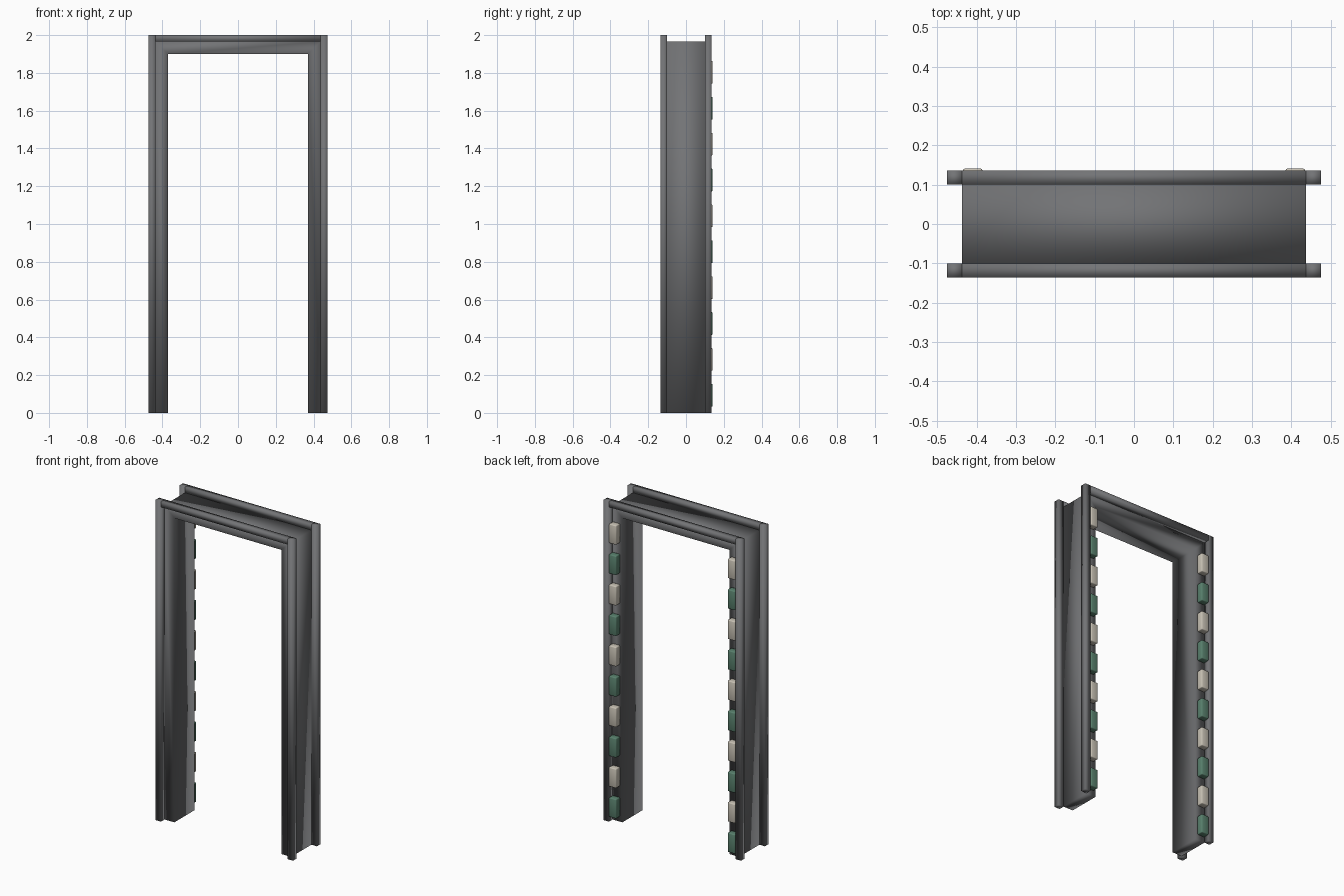
import bpy
import bmesh

cube = bpy.data.objects.get("Cube")
if cube:
    bpy.data.objects.remove(cube, do_unlink=True)


def material(name, rgb):
    m = bpy.data.materials.new(name)
    m.use_nodes = True
    m.diffuse_color = (*rgb, 1)
    m.node_tree.nodes["Principled BSDF"].inputs["Base Color"].default_value = (*rgb, 1)
    return m


GREY = material("dark grey metal", (0.17, 0.173, 0.18))
BEIGE = material("beige lamp", (0.58, 0.54, 0.46))
GREEN = material("green lamp", (0.1, 0.22, 0.155))


def finish(name, bm, mat):
    bmesh.ops.recalc_face_normals(bm, faces=bm.faces)
    for f in bm.faces:
        f.smooth = True
    mesh = bpy.data.meshes.new(name)
    bm.to_mesh(mesh)
    bm.free()
    mesh.materials.append(mat)
    ob = bpy.data.objects.new(name, mesh)
    bpy.context.collection.objects.link(ob)
    return ob


def box(name, lo, hi, mat, bevel=0):
    bm = bmesh.new()
    bmesh.ops.create_cube(bm, size=1)
    for v in bm.verts:
        v.co = [(a + b) / 2 + c * (b - a) for a, b, c in zip(lo, hi, v.co)]
    if bevel:
        bmesh.ops.bevel(bm, geom=bm.edges[:], offset=bevel, segments=2,
                        profile=0.5, affect='EDGES')
    return finish(name, bm, mat)


INNER, OUTER, EDGE = 0.37, 0.437, 0.475   # half widths: opening, panel, posts
IN_Y, OUT_Y = 0.1, 0.136                  # half depths: panel, rails
BEAM, RAIL, TOP = 1.9, 1.965, 2.0

# Arch panel: one continuous frame, smooth shaded, split at the corners
bm = bmesh.new()
inner = [(-INNER, 0), (-INNER, BEAM), (INNER, BEAM), (INNER, 0)]
outer = [(-OUTER, 0), (-OUTER, RAIL), (OUTER, RAIL), (OUTER, 0)]
rings = [[[bm.verts.new((x, y, z)) for x, z in path] for y in (-IN_Y, IN_Y)]
         for path in (inner, outer)]
(i_front, i_back), (o_front, o_back) = rings
for a, b in ((i_front, o_front), (o_front, o_back), (o_back, i_back), (i_back, i_front)):
    for k in range(3):
        bm.faces.new((a[k], a[k + 1], b[k + 1], b[k]))
for k in (0, 3):
    bm.faces.new((i_front[k], o_front[k], o_back[k], i_back[k]))
finish("arch_panel", bm, GREY)

# Edge posts and top rails, front and back
for depth, y0, y1 in (("front", -OUT_Y, -IN_Y), ("back", IN_Y, OUT_Y)):
    box(depth + "_top_rail", (-OUTER, y0, RAIL), (OUTER, y1, TOP), GREY)
    for side, x0, x1 in (("left", OUTER, EDGE), ("right", -EDGE, -OUTER)):
        box(f"{depth}_{side}_post", (x0, y0, 0), (x1, y1, TOP), GREY)

# Alternating lamps up the back of both legs
for side, s in (("left", 1), ("right", -1)):
    for n in range(10):
        z = 0.093 + n * 0.19
        x = s * 0.41
        box(f"{side}_lamp_{n + 1}", (x - 0.025, IN_Y, z - 0.06),
            (x + 0.025, 0.141, z + 0.06), BEIGE if n % 2 else GREEN, 0.005)
